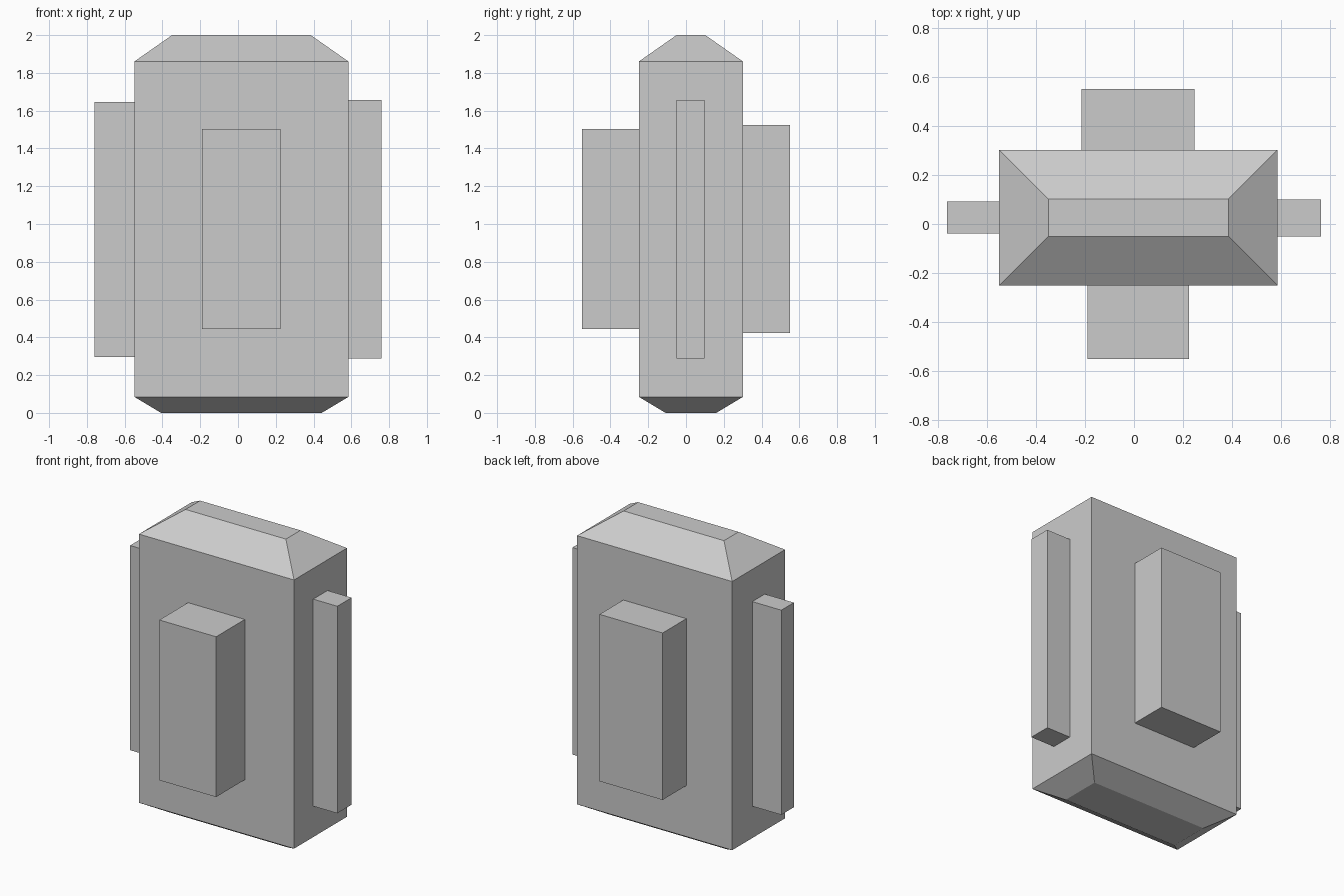
import bpy, bmesh

if "Cube" in bpy.data.objects:
    bpy.data.objects.remove(bpy.data.objects["Cube"])


def lofted_block(name, rings):
    """Closed solid through stacked rectangles given as (x0, x1, y0, y1, z)."""
    bm = bmesh.new()
    loops = [[bm.verts.new(p) for p in ((x0, y0, z), (x1, y0, z), (x1, y1, z), (x0, y1, z))]
             for x0, x1, y0, y1, z in rings]
    for low, high in zip(loops, loops[1:]):
        for i in range(4):
            j = (i + 1) % 4
            bm.faces.new((low[i], low[j], high[j], high[i]))
    bm.faces.new(loops[0][::-1])
    bm.faces.new(loops[-1])
    mesh = bpy.data.meshes.new(name)
    bm.to_mesh(mesh)
    bm.free()
    obj = bpy.data.objects.new(name, mesh)
    bpy.context.collection.objects.link(obj)
    return obj


def box(name, x, y, z):
    return lofted_block(name, [(*x, *y, z[0]), (*x, *y, z[1])])


# Main body extents
X0, X1, Y0, Y1 = -0.549, 0.585, -0.25, 0.302


def inset(d, z):
    return (X0 + d, X1 - d, Y0 + d, Y1 - d, z)


# Body with chamfered base and sloped top
lofted_block("body", [inset(0.142, 0), inset(0, 0.085), inset(0, 1.86), inset(0.2, 2.0)])

# Raised blocks on the four sides, slightly sunk into the body
SINK = 0.01
box("front_block", (-0.19, 0.225), (-0.55, Y0 + SINK), (0.444, 1.503))
box("back_block", (-0.214, 0.247), (Y1 - SINK, 0.55), (0.422, 1.525))
box("left_block", (-0.761, X0 + SINK), (-0.039, 0.092), (0.295, 1.647))
box("right_block", (X1 - SINK, 0.761), (-0.05, 0.099), (0.289, 1.657))
